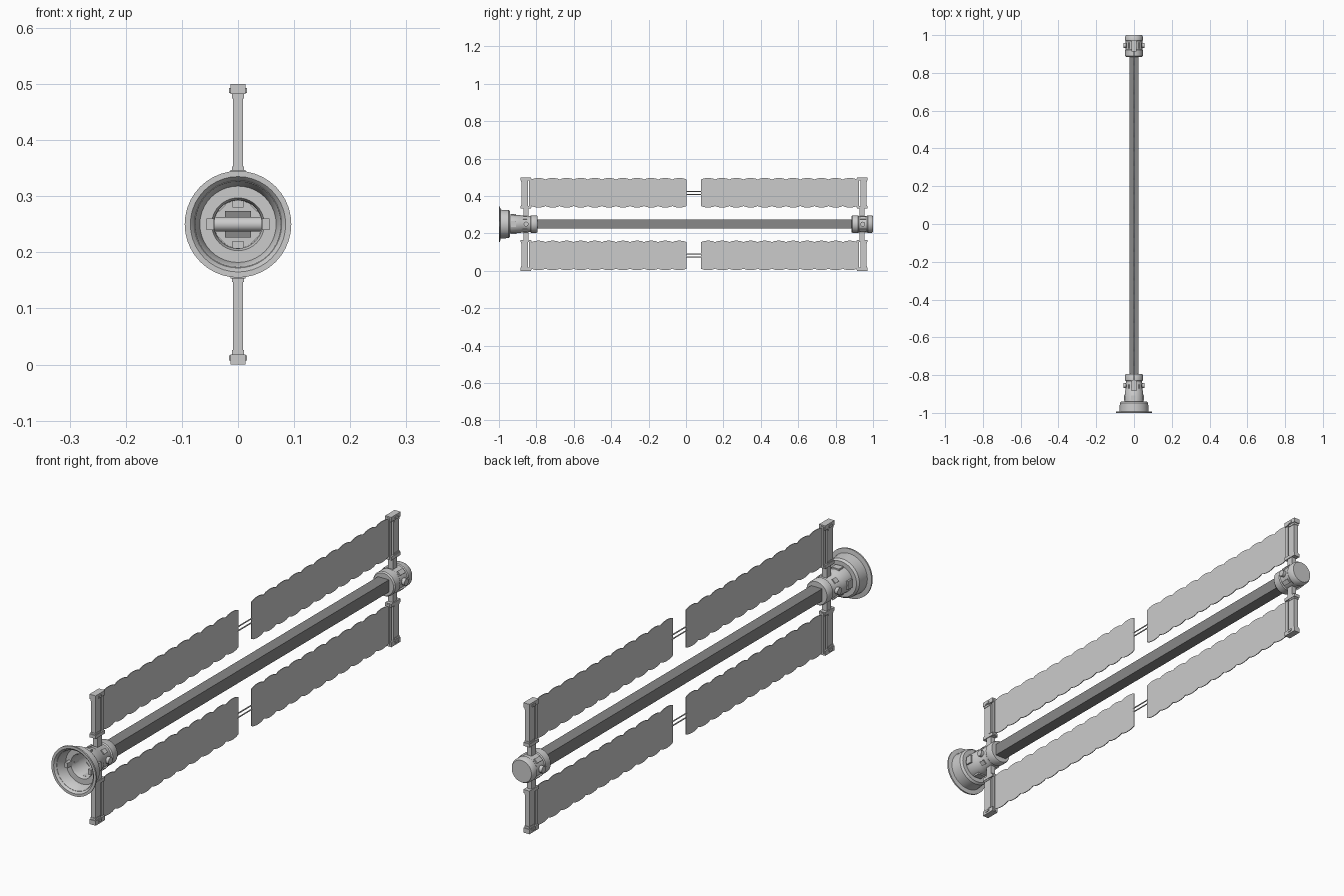
import bpy, bmesh
from math import sin, cos, pi
from mathutils import Matrix, Vector

if "Cube" in bpy.data.objects:
    bpy.data.objects.remove(bpy.data.objects["Cube"])

CZ = 0.25  # height of the long axis


def finish(name, bm, smooth=False, colour=None):
    bmesh.ops.recalc_face_normals(bm, faces=bm.faces)
    me = bpy.data.meshes.new(name)
    bm.to_mesh(me)
    bm.free()
    ob = bpy.data.objects.new(name, me)
    bpy.context.collection.objects.link(ob)
    if colour:
        mat = bpy.data.materials.new(name + "_grey")
        mat.diffuse_color = colour
        mat.use_nodes = True
        mat.node_tree.nodes["Principled BSDF"].inputs["Base Color"].default_value = mat.diffuse_color
        me.materials.append(mat)
    if smooth:
        bpy.ops.object.select_all(action='DESELECT')
        ob.select_set(True)
        bpy.context.view_layer.objects.active = ob
        bpy.ops.object.shade_smooth_by_angle(angle=0.6)
    return ob


def add_box(bm, lo, hi, mat=Matrix()):
    lo, hi = Vector(lo), Vector(hi)
    m = mat @ Matrix.Translation((lo + hi) / 2) @ Matrix.Diagonal((*(hi - lo), 1))
    bmesh.ops.create_cube(bm, size=1, matrix=m)


def add_rod(bm, a, b, r, n=12):
    a, b = Vector(a), Vector(b)
    d = b - a
    m = Matrix.Translation((a + b) / 2) @ d.to_track_quat('Z', 'Y').to_matrix().to_4x4()
    bmesh.ops.create_cone(bm, cap_ends=True, segments=n, radius1=r, radius2=r,
                          depth=d.length, matrix=m)


def lathe(name, profile, n=40):
    """Revolve (radius, y) points about the long axis."""
    bm = bmesh.new()
    vs = [bm.verts.new((r, y, CZ)) for r, y in profile]
    es = [bm.edges.new(p) for p in zip(vs, vs[1:])]
    bmesh.ops.spin(bm, geom=vs + es, cent=(0, 0, CZ), axis=(0, 1, 0),
                   angle=2 * pi, steps=n)
    bmesh.ops.remove_doubles(bm, verts=bm.verts, dist=1e-5)
    return finish(name, bm, True)


# Front docking hub: open flared cup, hollow neck and rear collar
lathe("front_hub", [
    (0, -0.795), (0.044, -0.795), (0.047, -0.80), (0.047, -0.828), (0.043, -0.832),
    (0.043, -0.842), (0.045, -0.846), (0.045, -0.88), (0.048, -0.885), (0.051, -0.94),
    (0.068, -0.94), (0.075, -0.948), (0.077, -0.992), (0.095, -0.994), (0.095, -1.0),
    (0.085, -1.0), (0.076, -0.99), (0.068, -0.95), (0.047, -0.95), (0.043, -0.94),
    (0.042, -0.82), (0, -0.82)])

# Rear hub: closed drum
lathe("rear_hub", [
    (0, 0.885), (0.043, 0.885), (0.047, 0.89), (0.047, 0.92), (0.044, 0.924),
    (0.044, 0.968), (0.047, 0.972), (0.047, 0.992), (0.042, 1.0), (0, 1.0)])

# Central square boom
bm = bmesh.new()
add_box(bm, (-0.0235, -0.825, CZ - 0.0235), (0.0235, 0.89, CZ + 0.0235))
finish("central_boom", bm, colour=(0.25, 0.25, 0.25, 1))

# Raised pads around the hubs, and latches inside the cup
bm = bmesh.new()
for k in range(8):
    turn = Matrix.Translation((0, 0, CZ)) @ Matrix.Rotation(k * pi / 4, 4, 'Y')
    if k % 2 == 0:
        add_box(bm, (0.042, -0.935, -0.016), (0.054, -0.908, 0.016), turn)
    else:
        add_box(bm, (0.04, -0.872, -0.009), (0.049, -0.85, 0.009), turn)
        add_box(bm, (0.04, 0.93, -0.009), (0.049, 0.962, 0.009), turn)
for s in (-1, 1):
    add_box(bm, (s * 0.043, -0.975, CZ - 0.01), (s * 0.056, -0.945, CZ + 0.01))
finish("hub_pads", bm)

# Side trunnions on both hubs
bm = bmesh.new()
for y in (-0.855, 0.945):
    add_rod(bm, (-0.056, y, CZ), (0.056, y, CZ), 0.013, 16)
finish("trunnions", bm, True)

# Pivot posts and blanket storage boxes; s points inboard, v up or down
for end, yc, s in (("front", -0.856, 1), ("rear", 0.942, -1)):
    for side, v in (("upper", 1), ("lower", -1)):
        bm = bmesh.new()

        def part(x, y0, y1, z0, z1):
            add_box(bm, (-x, min(yc + s * y0, yc + s * y1), min(CZ + v * z0, CZ + v * z1)),
                    (x, max(yc + s * y0, yc + s * y1), max(CZ + v * z0, CZ + v * z1)))

        part(0.010, -0.012, 0.014, 0.03, 0.09)         # post
        part(0.009, -0.024, 0.010, 0.085, 0.248)       # storage box
        part(0.007, 0.017, 0.030, 0.088, 0.245)        # inboard rail
        part(0.013, -0.029, 0.028, 0.232, 0.25)        # outer end cap
        part(0.013, -0.029, 0.028, 0.084, 0.097)       # inner end cap
        part(0.011, -0.026, 0.006, 0.224, 0.234)       # cap steps
        part(0.011, -0.026, 0.006, 0.096, 0.103)
        part(0.016, -0.012, 0.006, 0.234, 0.243)       # hinge pin block
        finish(f"{end}_{side}_box", bm)

# Scalloped blankets: bulging segments joined at narrow waists
for end, y0, y1 in (("front", -0.826, 0.002), ("rear", 0.08, 0.914)):
    for side, v in (("upper", 1), ("lower", -1)):
        bm = bmesh.new()
        segs, sub, h = 11, 6, 0.071
        zc = CZ + v * 0.1675
        rows = []
        for i in range(segs * sub + 1):
            y = y0 + (y1 - y0) * i / (segs * sub)
            b = h + 0.008 * sin(pi * (i % sub) / sub) ** 0.7
            t = 0.0015
            rows.append([bm.verts.new(p) for p in
                         ((-t, y, zc - b), (t, y, zc - b), (t, y, zc + b), (-t, y, zc + b))])
        for p, q in zip(rows, rows[1:]):
            for k in range(4):
                m = (k + 1) % 4
                bm.faces.new((p[k], p[m], q[m], q[k]))
        bm.faces.new(rows[0])
        bm.faces.new(rows[-1])
        finish(f"{end}_{side}_blanket", bm)

# Twin tension rods bridging the gap between blankets
bm = bmesh.new()
for v in (-1, 1):
    for z in (0.159, 0.175):
        add_rod(bm, (0, -0.005, CZ + v * z), (0, 0.086, CZ + v * z), 0.0025, 8)
finish("tension_rods", bm)
